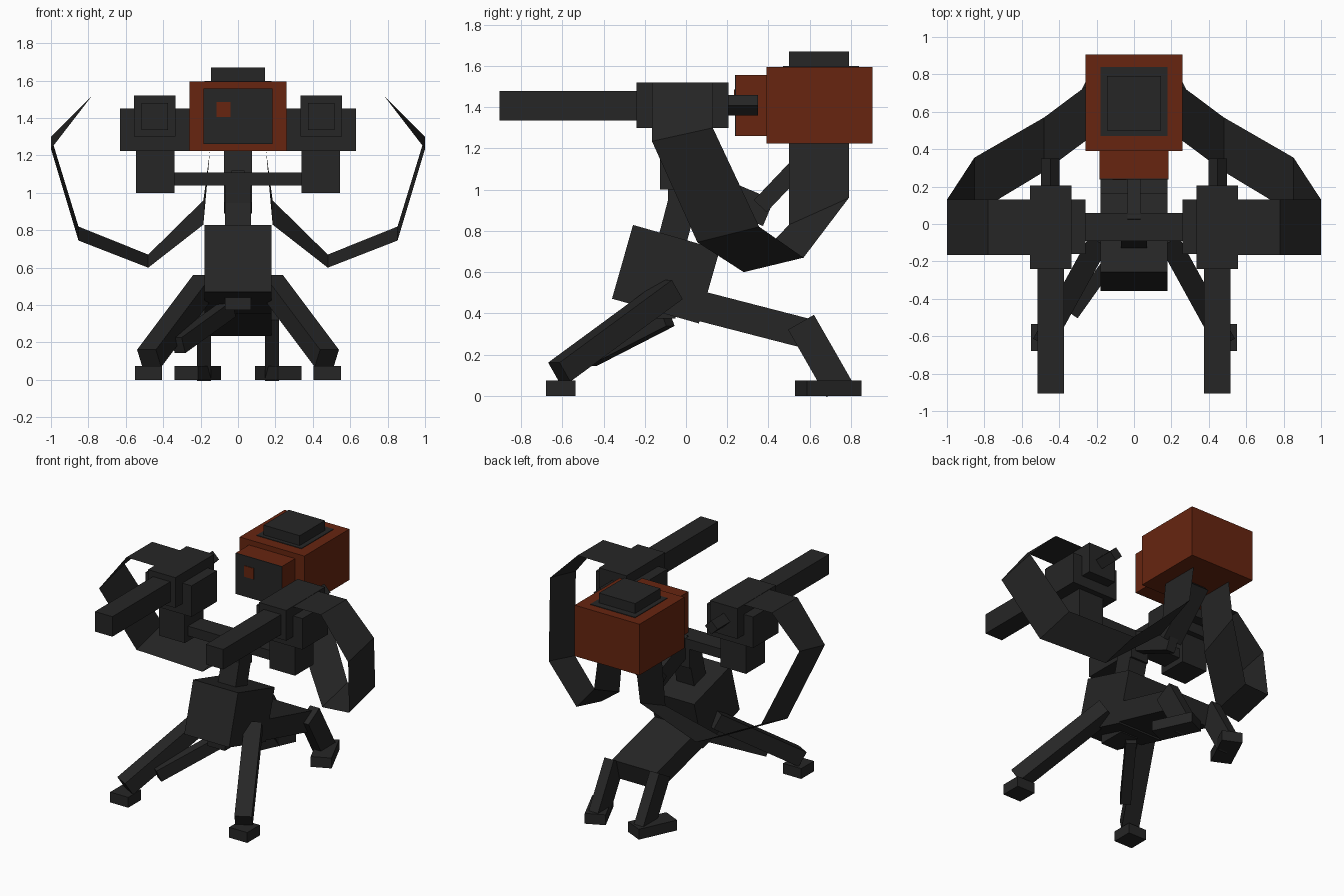
import bpy, bmesh, math
from mathutils import Vector, Matrix

if "Cube" in bpy.data.objects:
    bpy.data.objects.remove(bpy.data.objects["Cube"])


def material(name, rgb):
    m = bpy.data.materials.new(name)
    m.diffuse_color = (*rgb, 1)
    m.use_nodes = True
    m.node_tree.nodes["Principled BSDF"].inputs["Base Color"].default_value = m.diffuse_color
    return m


DARK = material("dark_grey", (0.019, 0.019, 0.019))
RED = material("rust_red", (0.135, 0.0185, 0.005))


def finish(name, bm, mat):
    me = bpy.data.meshes.new(name)
    bm.to_mesh(me)
    bm.free()
    me.materials.append(mat)
    ob = bpy.data.objects.new(name, me)
    bpy.context.collection.objects.link(ob)
    return ob


def box(name, x, y, z, mat=DARK, rot=None):
    """Box from (min, max) ranges, optionally turned about its centre."""
    lo, hi = Vector((x[0], y[0], z[0])), Vector((x[1], y[1], z[1]))
    bm = bmesh.new()
    bmesh.ops.create_cube(bm, size=1, matrix=Matrix.Translation((lo + hi) / 2)
                          @ (rot or Matrix()) @ Matrix.Diagonal((*(hi - lo), 1)))
    return finish(name, bm, mat)


def beam(name, p, q, w, h, mat=DARK):
    """Box running from p to q, w wide sideways and h deep."""
    p, q = Vector(p), Vector(q)
    d = (q - p).normalized()
    side = d.cross(Vector((0, 0, 1))).normalized()
    rot = Matrix((side, d, side.cross(d))).transposed().to_4x4()
    bm = bmesh.new()
    bmesh.ops.create_cube(bm, size=1, matrix=Matrix.Translation((p + q) / 2)
                          @ rot @ Matrix.Diagonal((w, (q - p).length, h, 1)))
    return finish(name, bm, mat)


def sx(s, a, b):
    return tuple(sorted((s * a, s * b)))


# Tilted base block, its underside stub and the wide rear spine
beam("base_block", (0, -0.308, 0.65), (0, 0.113, 0.53), 0.36, 0.372)
box("base_stub", (-0.07, 0.07), (-0.25, -0.05), (0.375, 0.45))
beam("rear_spine", (0, -0.064, 0.47), (0, 0.575, 0.305), 0.36, 0.145)

# Neck, crossbar and the folded arm that carries the ammo box
beam("neck_lower", (0, -0.075, 0.72), (0, -0.02, 0.93), 0.14, 0.14)
box("neck_upper", (-0.07, 0.07), (-0.088, 0.058), (0.9, 1.1))
box("crossbar", (-0.42, 0.42), (-0.09, 0.06), (1.04, 1.11))
beam("arm_lower", (0, 0.0, 1.056), (0, 0.40, 0.887), 0.07, 0.137)
beam("arm_upper", (0, 0.36, 0.92), (0, 0.64, 1.215), 0.15, 0.085)

# Ammo box with lid, front housing, dark face plate and small sensor
box("ammo_box", (-0.26, 0.26), (0.39, 0.905), (1.225, 1.595), RED)
box("lid_plate", (-0.18, 0.18), (0.47, 0.84), (1.593, 1.599))
box("lid", (-0.145, 0.145), (0.5, 0.79), (1.595, 1.67))
box("front_housing", (-0.185, 0.185), (0.243, 0.4), (1.26, 1.557), RED)
box("face_plate", (-0.185, 0.185), (0.238, 0.244), (1.26, 1.557))
box("sensor", (-0.115, -0.04), (0.234, 0.239), (1.405, 1.485), RED)

# Brace beside one front leg
beam("leg_brace", (-0.05, -0.09, 0.38), (-0.32, -0.47, 0.185), 0.07, 0.09)

# Ammo belt cross edges: x, front (y, z), back (y, z)
BELT = [(0.555, (-0.165, 1.518), (0.13, 1.518)),
        (0.78, (-0.165, 1.52), (0.13, 1.52)),
        (1.0, (-0.165, 1.235), (0.13, 1.30)),
        (0.853, (0.055, 0.745), (0.355, 0.82)),
        (0.48, (0.28, 0.60), (0.57, 0.67)),
        (0.185, (0.5, 0.83), (0.79, 0.96)),
        (0.15, (0.5, 1.225), (0.79, 1.225))]

for s, tag in ((1, "right"), (-1, "left")):
    # Gun
    box(f"gun_barrel_{tag}", sx(s, 0.375, 0.515), (-0.905, -0.24), (1.335, 1.48))
    box(f"gun_body_{tag}", sx(s, 0.335, 0.555), (-0.24, 0.205), (1.30, 1.52))
    box(f"gun_mount_{tag}", sx(s, 0.26, 0.63), (-0.16, 0.13), (1.225, 1.45))
    box(f"gun_support_{tag}", sx(s, 0.34, 0.545), (-0.125, 0.09), (1.0, 1.23))
    box(f"gun_bolt_{tag}", sx(s, 0.412, 0.483), (0.19, 0.35), (1.374, 1.445),
        rot=Matrix.Rotation(math.pi / 4, 4, 'Y'))

    # Ammo belt as a folded ribbon
    bm = bmesh.new()
    rows = [[bm.verts.new((s * x, *e)) for e in (a, b)] for x, a, b in BELT]
    for (a, b), (c, d) in zip(rows, rows[1:]):
        bm.faces.new((a, c, d, b) if s > 0 else (a, b, d, c))
    finish(f"ammo_belt_{tag}", bm, DARK)

    # Front leg and foot
    beam(f"front_leg_{tag}", (s * 0.175, -0.07, 0.515),
         (s * 0.475, -0.615, 0.115), 0.115, 0.11)
    box(f"front_foot_{tag}", sx(s, 0.405, 0.55), (-0.68, -0.535), (0, 0.075))

    # Rear leg and splayed foot
    beam(f"rear_leg_{tag}", (s * 0.182, 0.558, 0.357),
         (s * 0.182, 0.745, 0.03), 0.075, 0.145)
    box(f"rear_foot_{tag}", sx(s, 0.145, 0.285), (0.545, 0.835), (0, 0.075),
        rot=Matrix.Rotation(s * math.radians(25), 4, 'Z'))
